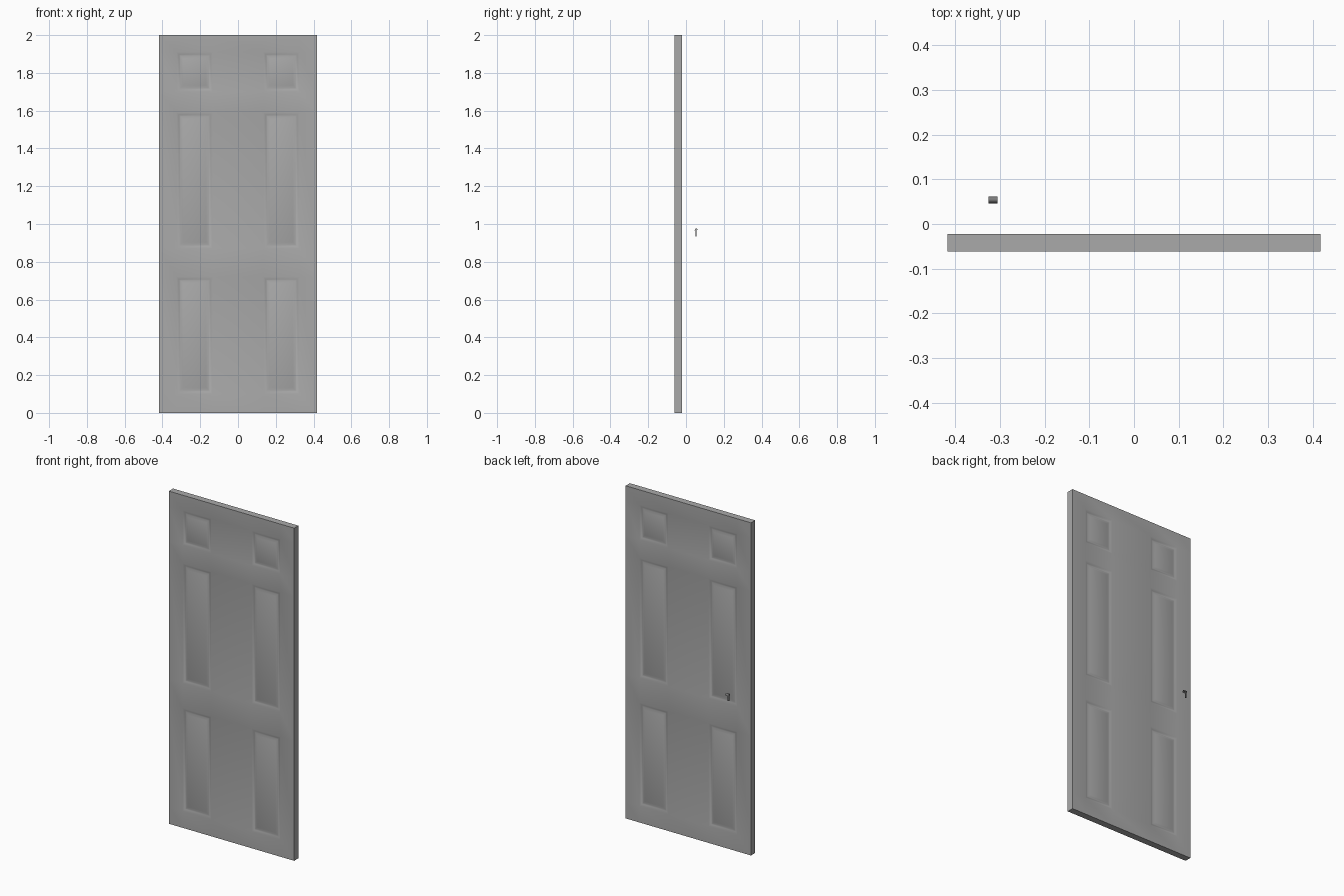
import bpy, bmesh, math

if "Cube" in bpy.data.objects:
    bpy.data.objects.remove(bpy.data.objects["Cube"])

def material(name, c):
    m = bpy.data.materials.new(name)
    m.diffuse_color = (*c, 1)
    m.use_nodes = True
    m.node_tree.nodes["Principled BSDF"].inputs["Base Color"].default_value = m.diffuse_color
    return m

def finish(bm, name, mat):
    me = bpy.data.meshes.new(name)
    bmesh.ops.recalc_face_normals(bm, faces=bm.faces)
    bm.to_mesh(me)
    bm.free()
    ob = bpy.data.objects.new(name, me)
    bpy.context.collection.objects.link(ob)
    me.materials.append(mat)
    bpy.ops.object.select_all(action='DESELECT')
    ob.select_set(True)
    bpy.context.view_layer.objects.active = ob
    bpy.ops.object.shade_smooth_by_angle(angle=math.radians(35))
    return ob

grey = material("door_grey", (0.4, 0.4, 0.4))
metal = material("dark_metal", (0.2, 0.2, 0.2))

# door slab, cut along the panel borders
W, Y0, Y1, H = 0.417, -0.062, -0.022, 2.0
cols = [(-0.325, -0.135), (0.135, 0.325)]
rows = [(0.10, 0.72), (0.87, 1.59), (1.70, 1.91)]
bm = bmesh.new()
bmesh.ops.create_cube(bm, size=1)
for v in bm.verts:
    v.co.x *= 2 * W
    v.co.y = Y0 if v.co.y < 0 else Y1
    v.co.z = (v.co.z + 0.5) * H

def cut(co, no):
    bmesh.ops.bisect_plane(bm, geom=bm.verts[:] + bm.edges[:] + bm.faces[:],
                           plane_co=co, plane_no=no)

for pair in cols:
    for x in pair:
        cut((x, 0, 0), (1, 0, 0))
for pair in rows:
    for z in pair:
        cut((0, 0, z), (0, 0, 1))

# six shallow panels on each side: sunken border, raised field
def is_panel(f):
    c = f.calc_center_median()
    return (abs(f.normal.y) > 0.9 and any(a < c.x < b for a, b in cols)
            and any(a < c.z < b for a, b in rows))

bm.normal_update()
panels = [f for f in bm.faces if is_panel(f)]
for thick, depth in ((0.018, -0.006), (0.012, 0.0), (0.018, 0.004)):
    bmesh.ops.inset_individual(bm, faces=panels, thickness=thick, depth=depth)
    bm.normal_update()
finish(bm, "door_panel", grey)

# small latch: an arched cap running along x
bm = bmesh.new()
YC, XL, XR = 0.054, -0.325, -0.305
N = 10
outer = [(YC + 0.008 * math.cos(math.pi * i / N), 0.965 + 0.012 * math.sin(math.pi * i / N))
         for i in range(N + 1)]
inner = [(YC + 0.006 * math.cos(math.pi * i / N), 0.965 + 0.009 * math.sin(math.pi * i / N))
         for i in range(N, -1, -1)]
face = bm.faces.new([bm.verts.new((XL, y, z)) for y, z in outer + inner])
ext = bmesh.ops.extrude_face_region(bm, geom=[face])
for v in ext["geom"]:
    if isinstance(v, bmesh.types.BMVert):
        v.co.x = XR
finish(bm, "latch_cap", metal)

# latch stem hanging at the outer end
bm = bmesh.new()
bmesh.ops.create_cube(bm, size=1)
for v in bm.verts:
    v.co = (-0.321 + v.co.x * 0.008, YC + v.co.y * 0.005, 0.954 + v.co.z * 0.042)
finish(bm, "latch_stem", metal)
